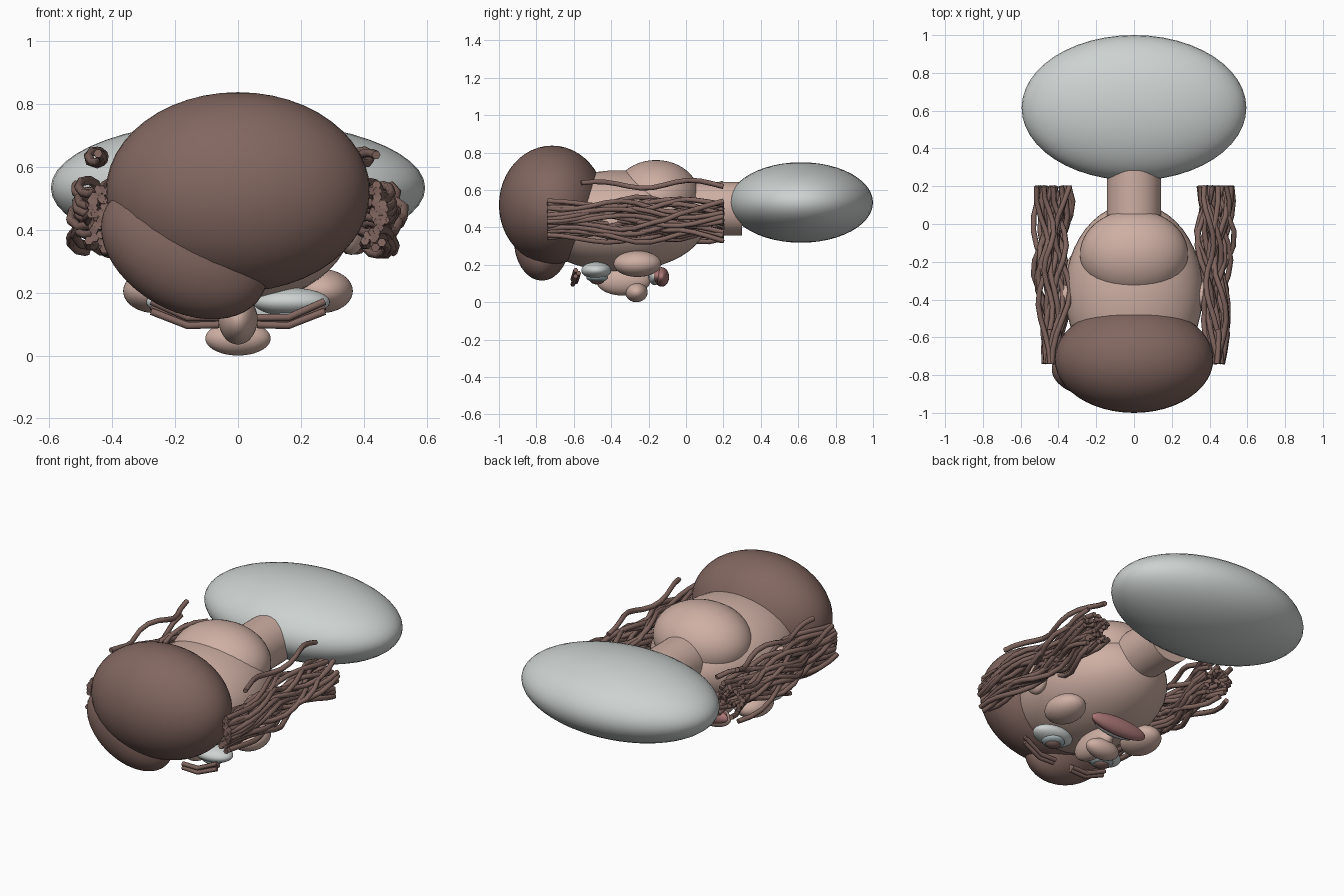
import bpy, math, random

if "Cube" in bpy.data.objects:
    bpy.data.objects.remove(bpy.data.objects["Cube"])
random.seed(4)


def material(name, rgb):
    m = bpy.data.materials.new(name)
    m.use_nodes = True
    m.diffuse_color = (*rgb, 1)
    m.node_tree.nodes["Principled BSDF"].inputs["Base Color"].default_value = (*rgb, 1)
    return m


skin = material("warm skin", (0.62, 0.43, 0.37))
hair = material("brown hair", (0.225, 0.135, 0.117))
white = material("pale grey", (0.61, 0.65, 0.64))
pink = material("lip pink", (0.42, 0.19, 0.19))
iris_grey = material("iris grey", (0.38, 0.46, 0.48))


def ellipsoid(name, centre, radii, mat, tilt=0):
    bpy.ops.mesh.primitive_uv_sphere_add(segments=48, ring_count=24, location=centre)
    ob = bpy.context.object
    ob.name = name
    ob.scale = radii
    ob.rotation_euler = (0, tilt, 0)
    ob.data.materials.append(mat)
    bpy.ops.object.shade_smooth()


def pair(name, centre, radii, mat):
    x, y, z = centre
    for side, s in (("left", 1), ("right", -1)):
        ellipsoid(f"{side}_{name}", (s * x, y, z), radii, mat)


def tubes(name, paths, radius):
    """One curve object holding a bundle of round strands."""
    cu = bpy.data.curves.new(name, "CURVE")
    cu.dimensions = "3D"
    cu.bevel_depth = radius
    cu.bevel_resolution = 1
    cu.use_fill_caps = True
    for path in paths:
        sp = cu.splines.new("POLY")
        sp.points.add(len(path) - 1)
        for p, co in zip(sp.points, path):
            p.co = (*co, 1)
    cu.materials.append(hair)
    bpy.context.collection.objects.link(bpy.data.objects.new(name, cu))


# Torso and neck
ellipsoid("torso", (0, 0.615, 0.533), (0.595, 0.385, 0.215), white)
bpy.ops.mesh.primitive_cylinder_add(vertices=48, radius=0.143, depth=0.34,
                                    location=(0, 0.13, 0.5), rotation=(math.pi / 2, 0, 0))
neck = bpy.context.object
neck.name = "neck"
neck.data.materials.append(skin)
bpy.ops.object.shade_smooth_by_angle()

# Head, facing down
ellipsoid("head", (0, -0.36, 0.435), (0.365, 0.47, 0.27), skin)
ellipsoid("back_of_head", (0, -0.16, 0.56), (0.287, 0.235, 0.2), skin)
pair("ear", (0.36, -0.38, 0.42), (0.05, 0.08, 0.1), skin)
pair("cheek", (0.265, -0.26, 0.205), (0.1, 0.127, 0.07), skin)
ellipsoid("nose_bridge", (0, -0.335, 0.115), (0.062, 0.145, 0.08), skin)
ellipsoid("nose_tip", (0, -0.265, 0.054), (0.104, 0.06, 0.054), skin)

# Mouth
ellipsoid("lower_lip", (0, -0.13, 0.135), (0.185, 0.04, 0.052), pink)
ellipsoid("upper_lip", (0, -0.15, 0.14), (0.165, 0.04, 0.047), pink)
ellipsoid("teeth", (0, -0.167, 0.137), (0.14, 0.033, 0.046), white)

# Eyes
pair("eye", (0.17, -0.48, 0.17), (0.122, 0.08, 0.045), white)
pair("iris", (0.17, -0.475, 0.132), (0.065, 0.058, 0.025), iris_grey)
pair("pupil", (0.17, -0.475, 0.12), (0.045, 0.04, 0.025), hair)

# Hair mass and side-swept fringe
ellipsoid("hair_cap", (0, -0.716, 0.52), (0.42, 0.284, 0.317), hair)
ellipsoid("fringe", (-0.171, -0.77, 0.333), (0.285, 0.15, 0.19), hair, math.radians(30))

# Eyebrows and long wavy side hair
for side, s in (("left", 1), ("right", -1)):
    brow = []
    for i in range(3):
        dy, dz = 0.016 * (i % 2), 0.016 * i
        brow.append([(s * 0.06, -0.605 + dy, 0.098 + dz * 0.7),
                     (s * 0.16, -0.605 + dy, 0.095 + dz * 0.8),
                     (s * 0.275, -0.59 + dy, 0.14 + dz)])
    tubes(f"{side}_eyebrow", brow, 0.013)

    strands = []
    for i in range(32):
        stray = i == 0
        x = 0.43 + random.uniform(-0.065, 0.06)
        z = 0.63 if stray else 0.35 + 0.18 * (i % 11) / 10
        start = -0.56 if stray else -0.74
        phase = random.uniform(0, math.tau)
        turn = random.choice((-1, 1)) * random.uniform(1.2, 1.8)
        reach = random.uniform(0.025, 0.05)
        path = []
        for k in range(13):
            t = k / 12
            y = start + (0.2 - start) * t
            a = phase + turn * math.tau * t
            r = 0.015 + (reach - 0.015) * min(1, 2 * t)
            spread = 0.35 + 0.65 * min(1, 2.5 * t)
            cx = 0.445 + (x - 0.445) * spread
            path.append((s * (cx + r * math.cos(a)), y, z + 0.8 * r * math.sin(a)))
        strands.append(path)
    tubes(f"{side}_side_hair", strands, 0.0145)
